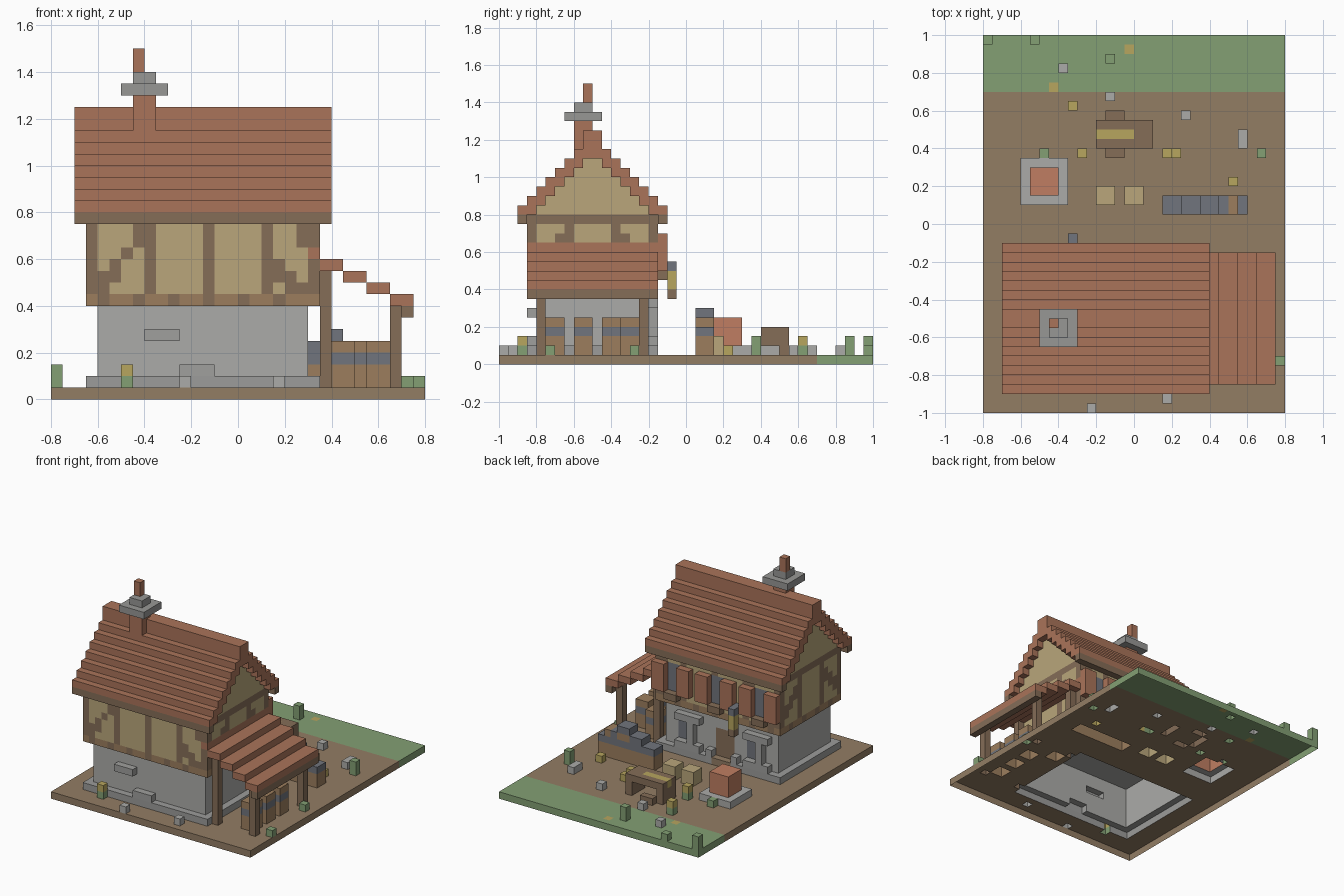
import bpy, bmesh

if "Cube" in bpy.data.objects:
    bpy.data.objects.remove(bpy.data.objects["Cube"])

U = 0.05          # size of one block
cells = {}        # (i, j, k) -> part name; later parts overwrite earlier ones

def rgb(r, g, b):
    return tuple((c / 255) ** 2.2 for c in (r, g, b)) + (1,)

BRICK, WOOD, PLASTER = rgb(168, 115, 90), rgb(132, 109, 88), rgb(184, 165, 122)
STONE, SLATE, GREEN = rgb(170, 170, 167), rgb(112, 116, 124), rgb(130, 158, 115)
DIRT, YELLOW, LIGHTWOOD = rgb(145, 124, 100), rgb(182, 164, 95), rgb(155, 125, 94)
PARTS = {
    "ground": DIRT, "lawn": GREEN, "stone_storey": STONE, "plinth": rgb(155, 155, 153),
    "stone_trim": rgb(158, 158, 156), "plaster_wall": PLASTER, "timber_frame": WOOD,
    "joist_ends": LIGHTWOOD, "gable": PLASTER, "roof_tiles": BRICK, "eaves": WOOD,
    "chimney": BRICK, "chimney_cap": rgb(150, 150, 148), "lean_to_roof": BRICK,
    "lean_to_posts": WOOD, "lean_to_beam": WOOD, "shutters": BRICK, "window_panes": SLATE,
    "flower_boxes": WOOD, "door": WOOD, "lantern_frame": SLATE, "lantern_light": YELLOW,
    "barrels": LIGHTWOOD, "barrel_bands": SLATE, "table": WOOD, "table_cloth": YELLOW,
    "stools": PLASTER, "crate": rgb(190, 125, 98), "crate_base": STONE,
    "pebbles": STONE, "plants": GREEN, "flowers": YELLOW,
}

def box(part, x0, x1, y0, y1, z0, z1):
    for i in range(x0, x1):
        for j in range(y0, y1):
            for k in range(z0, z1):
                cells[i, j, k] = part

# ground and lawn
box("ground", -16, 16, -20, 14, 0, 1)
box("lawn", -16, 16, 14, 20, 0, 1)
for x, y in ((-1, 18), (-9, 14)):
    box("flowers", x, x + 1, y, y + 1, 0, 1)

# stone ground floor with plinth
box("plinth", -13, 7, -17, -3, 1, 2)
box("stone_storey", -12, 6, -16, -4, 1, 8)
box("stone_trim", -8, -5, -17, -16, 5, 6)
box("stone_trim", -5, -2, -17, -16, 2, 3)

# back ground-floor windows and door
for x in (0, -11):
    box("window_panes", x + 1, x + 4, -5, -4, 3, 6)
    box("stone_trim", x, x + 4, -4, -3, 6, 7)
    box("stone_trim", x, x + 4, -4, -3, 2, 3)
    box("stone_trim", x + 1, x + 2, -4, -3, 3, 6)
box("door", -5, -2, -5, -4, 1, 6)
box("ground", -5, -2, -4, -3, 1, 2)
for x in (-6, -2):
    box("stone_trim", x, x + 1, -4, -3, 1, 3)

# upper storey: plaster ring, hollow inside
box("plaster_wall", -13, 7, -17, -3, 8, 15)
for i in range(-12, 6):
    for j in range(-16, -4):
        for k in range(8, 15):
            del cells[i, j, k]

# timber posts, alternating joist ends and diagonal braces
for y in (-17, -4):
    for x in (-13, -8, -3, 2, 6):
        box("timber_frame", x, x + 1, y, y + 1, 8, 15)
    for x in range(-13, 7):
        box("joist_ends" if x % 3 else "timber_frame", x, x + 1, y, y + 1, 8, 9)
    for n in range(4):
        box("timber_frame", -12 + n, -11 + n, y, y + 1, 9 + n + n // 2, 11 + n + n // 3)
    for n in range(3):
        box("timber_frame", 3 + n, 4 + n, y, y + 1, 10 - n + (n == 2), 12 - n)
    box("timber_frame", 5, 6, y, y + 1, 13, 15)
for x in (-13, 6):
    for y in (-13, -8):
        box("timber_frame", x, x + 1, y, y + 1, 8, 15)
    for y in range(-17, -3):
        box("joist_ends" if y % 3 else "timber_frame", x, x + 1, y, y + 1, 8, 9)
    for n in range(3):
        box("timber_frame", x, x + 1, -16 + n, -15 + n, 10 + n, 12 + n)
        box("timber_frame", x, x + 1, -5 - n, -4 - n, 10 + n, 12 + n)

# gables and stepped main roof, mirrored about the ridge
for k in range(1, 8):
    box("gable", -13, 7, -18 + k, -2 - k, 14 + k, 15 + k)
box("eaves", -13, 7, -17, -3, 15, 16)
for k in range(7):
    for y in (-18 + k, -3 - k):
        box("roof_tiles", -14, 8, y, y + 1, 15 + k, 17 + k)
box("roof_tiles", -14, 8, -11, -9, 22, 25)
box("gable", -13, 7, -11, -9, 22, 23)
for y in (-18, -3):
    box("eaves", -14, 8, y, y + 1, 15, 16)

# chimney
box("chimney", -9, -7, -12, -10, 22, 26)
box("chimney_cap", -10, -6, -13, -9, 26, 27)
box("chimney_cap", -9, -7, -12, -10, 27, 28)
box("chimney", -9, -8, -11, -10, 28, 30)

# lean-to: stepped roof, posts and edge beam
box("lean_to_roof", 6, 7, -17, -3, 12, 13)
for n in range(4):
    box("lean_to_roof", 7 + 2 * n, 9 + 2 * n, -17, -3, 11 - n, 12 - n)
box("lean_to_beam", 14, 15, -17, -3, 7, 8)
for y in (-16, -5):
    box("lean_to_posts", 7, 8, y, y + 1, 1, 11)
    box("lean_to_posts", 13, 14, y, y + 1, 1, 8)

# back upper windows with shutters and flower boxes
for x in (-11, -4, 3):
    box("window_panes", x, x + 2, -4, -3, 10, 14)
    for s in (x - 2, x + 2):
        box("shutters", s, s + 2, -3, -2, 10, 14)
    box("flower_boxes", x, x + 2, -3, -2, 9, 10)

# hanging lantern
box("lantern_frame", -7, -6, -3, -1, 10, 11)
box("lantern_light", -7, -6, -2, -1, 8, 10)
box("timber_frame", -7, -6, -2, -1, 7, 8)

# barrels: banded stacks in the yard and under the lean-to
def barrel(x, y, h, w=2):
    box("barrels", x, x + w, y, y + 2, 1, 1 + h)
    box("barrel_bands", x, x + w, y, y + 2, 3, 4)

for x, h in ((3, 3), (5, 4), (7, 5), (9, 4)):
    barrel(x, 1, h)
    box("barrel_bands", x, x + 1 + (x < 9), 1, 3, h, h + 1)
barrel(11, 1, 3, 1)
for y in (-15, -12, -9):
    barrel(11, y, 4)
barrel(8, -7, 4)

# table with benches, stools
box("table", -4, 2, 8, 11, 3, 4)
box("table_cloth", -4, 0, 9, 10, 3, 4)
for x in (-4, 1):
    box("table", x, x + 1, 8, 11, 1, 3)
for y in (7, 11):
    box("table", -3, -1, y, y + 1, 1, 2)
for x in (-4, -1):
    box("stools", x, x + 2, 2, 4, 1, 3)

# crate on a stone base
box("crate_base", -12, -7, 2, 7, 1, 2)
box("crate", -11, -8, 3, 6, 2, 5)

# pebbles
for x, y in ((-5, -20), (3, -19), (-8, 16), (-3, 13), (5, 11), (11, 8), (11, 9)):
    box("pebbles", x, x + 1, y, y + 1, 1, 2)

# plants: position, height, flowering or not
for x, y, h, f in ((-16, 19, 2, 0), (-11, 19, 1, 0), (-3, 17, 2, 0), (13, 7, 2, 0),
                   (15, -15, 1, 0), (14, -6, 1, 0), (-10, 7, 1, 0), (-10, -18, 2, 1),
                   (-7, 12, 2, 1), (-6, 7, 2, 1), (3, 7, 2, 1), (10, 4, 1, 1)):
    box("plants", x, x + 1, y, y + 1, 1, 1 + h)
    if f:
        box("flowers", x, x + 1, y, y + 1, h, 1 + h)
box("flowers", 4, 5, 7, 8, 1, 2)

# one mesh per part: only exposed block faces, open underneath at z = 0
SIDES = {
    (1, 0, 0): ((1, 0, 0), (1, 1, 0), (1, 1, 1), (1, 0, 1)),
    (-1, 0, 0): ((0, 0, 0), (0, 0, 1), (0, 1, 1), (0, 1, 0)),
    (0, 1, 0): ((0, 1, 0), (0, 1, 1), (1, 1, 1), (1, 1, 0)),
    (0, -1, 0): ((0, 0, 0), (1, 0, 0), (1, 0, 1), (0, 0, 1)),
    (0, 0, 1): ((0, 0, 1), (1, 0, 1), (1, 1, 1), (0, 1, 1)),
    (0, 0, -1): ((0, 0, 0), (0, 1, 0), (1, 1, 0), (1, 0, 0)),
}
for part, colour in PARTS.items():
    bm, verts = bmesh.new(), {}
    for (i, j, k) in [c for c, p in cells.items() if p == part]:
        for (dx, dy, dz), corners in SIDES.items():
            if (i + dx, j + dy, k + dz) in cells or k + dz < 0:
                continue
            quad = []
            for a, b, c in corners:
                key = (i + a, j + b, k + c)
                if key not in verts:
                    verts[key] = bm.verts.new([v * U for v in key])
                quad.append(verts[key])
            bm.faces.new(quad)
    mesh = bpy.data.meshes.new(part)
    bm.to_mesh(mesh)
    bm.free()
    mat = bpy.data.materials.new(part)
    mat.diffuse_color = colour
    mat.use_nodes = True
    mat.node_tree.nodes["Principled BSDF"].inputs["Base Color"].default_value = mat.diffuse_color
    mesh.materials.append(mat)
    bpy.context.collection.objects.link(bpy.data.objects.new(part, mesh))
